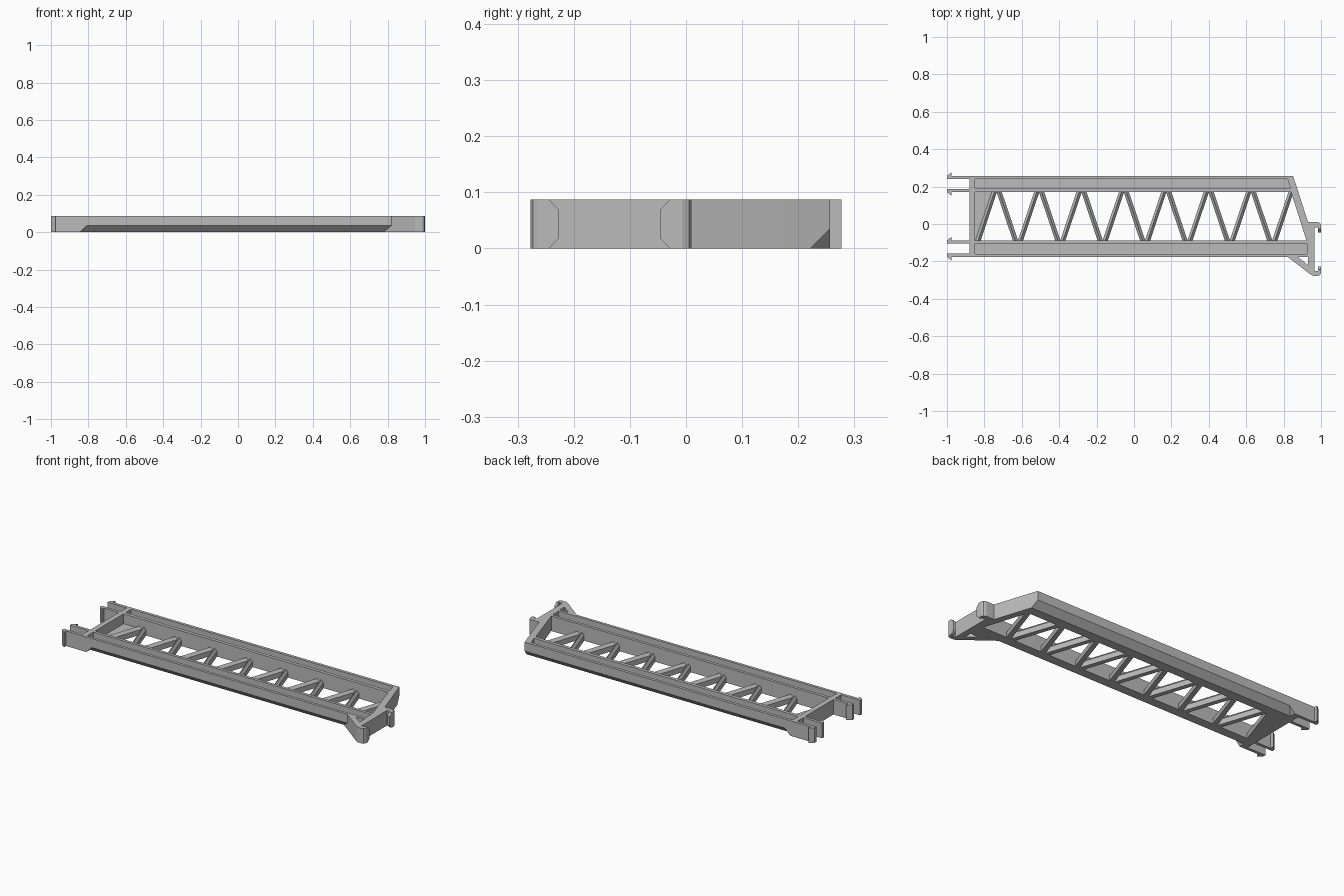
import bpy
import bmesh

cube = bpy.data.objects.get("Cube")
if cube:
    bpy.data.objects.remove(cube, do_unlink=True)

H = 0.087          # overall height
FLOOR = 0.03       # channel floor height

grey = bpy.data.materials.new("light_grey")
grey.use_nodes = True
grey.diffuse_color = (0.5, 0.5, 0.5, 1)
for node in grey.node_tree.nodes:
    if node.type == 'BSDF_PRINCIPLED':
        node.inputs["Base Color"].default_value = grey.diffuse_color


def loft(name, a, b):
    """Closed solid between two matching loops of points."""
    bm = bmesh.new()
    va = [bm.verts.new(p) for p in a]
    vb = [bm.verts.new(p) for p in b]
    bm.faces.new(va)
    bm.faces.new(vb)
    for i in range(len(a)):
        j = (i + 1) % len(a)
        bm.faces.new((va[i], va[j], vb[j], vb[i]))
    bmesh.ops.recalc_face_normals(bm, faces=bm.faces)
    mesh = bpy.data.meshes.new(name)
    bm.to_mesh(mesh)
    bm.free()
    mesh.materials.append(grey)
    obj = bpy.data.objects.new(name, mesh)
    bpy.context.collection.objects.link(obj)
    return obj


def prism(name, outline, z0=0.0, z1=H):
    return loft(name, [(x, y, z0) for x, y in outline],
                [(x, y, z1) for x, y in outline])


def cut(obj, cutter):
    """Subtract the cutter from the object and keep the result."""
    mod = obj.modifiers.new("cut", 'BOOLEAN')
    mod.operation = 'DIFFERENCE'
    mod.solver = 'EXACT'
    mod.object = cutter
    bpy.context.view_layer.objects.active = obj
    bpy.ops.object.modifier_apply(modifier=mod.name)


def edge_cutter(outer, s, x_end):
    """Wedge for the lower outer edge of a rail, with a sloped stop."""
    e = 0.01
    section = [(outer - s * (0.035 + e), -e), (outer + s * e, -e),
               (outer + s * e, 0.035 + e)]
    return loft("edge_cutter", [(-0.845 + z, y, z) for y, z in section],
                [(x_end, y, z) for y, z in section])


# Side rails: solid beams with a bevelled lower edge and a sunk channel
back_rail = prism("back_rail", [(-0.88, 0.17), (0.879, 0.17),
                                (0.85, 0.257), (-0.88, 0.257)])
front_rail = prism("front_rail", [(-0.88, -0.176), (0.93, -0.176),
                                  (0.93, -0.088), (-0.88, -0.088)])
back_channel = prism("back_channel_cutter", [(-0.85, 0.19), (0.837, 0.19),
                     (0.82, 0.24), (-0.85, 0.24)], FLOOR, 0.2)
front_channel = prism("front_channel_cutter", [(-0.85, -0.16), (0.925, -0.16),
                      (0.925, -0.105), (-0.85, -0.105)], FLOOR, 0.2)
back_edge = edge_cutter(0.257, 1, 1.0)
front_edge = edge_cutter(-0.176, -1, 0.85)

# Diagonal strut from the front rail to the clip plate
strut = prism("front_strut", [(0.774, -0.14), (0.947, -0.272),
                              (0.95, -0.235), (0.83, -0.14)])

cut(back_rail, back_edge)
cut(back_rail, back_channel)
cut(front_rail, front_edge)
cut(front_rail, front_channel)
cut(strut, front_channel)
for helper in (back_channel, front_channel, back_edge, front_edge):
    bpy.data.objects.remove(helper, do_unlink=True)

# End beams
prism("left_end_beam", [(-0.88, -0.088), (-0.85, -0.088),
                        (-0.85, 0.17), (-0.88, 0.17)])
prism("right_end_beam", [(0.84, 0.17), (0.879, 0.17), (0.93, 0.012),
                         (0.93, -0.088), (0.922, -0.088)])

# Lattice of ridged diagonal bars
LOW, HIGH, STEP, HALF = -0.092, 0.174, 0.1133, 0.014


def bar_section(x, y):
    return [(x - HALF, y, 0), (x + HALF, y, 0), (x + HALF, y, 0.03),
            (x, y, 0.045), (x - HALF, y, 0.03)]


for k in range(15):
    xa = -0.847 + k * STEP
    ya, yb = (LOW, HIGH) if k % 2 == 0 else (HIGH, LOW)
    loft(f"lattice_bar_{k + 1}", bar_section(xa + 0.012, ya),
         bar_section(xa + STEP - 0.012, yb))

# Corner web beside the first bar
prism("corner_web", [(-0.85, -0.088), (-0.835, -0.088),
                     (-0.747, 0.17), (-0.85, 0.17)], 0, FLOOR)

# Barbed prongs at the left end, mirrored about each rail
for name, centre, half in (("back", 0.2135, 0.0435), ("front", -0.132, 0.044)):
    for side, s in (("outer", 1), ("inner", -1)):
        o, i, b = (centre + s * (half + d) for d in (0, -0.017, 0.02))
        prism(f"{name}_{side}_prong", [(-0.88, i), (-0.88, o), (-0.975, o),
                                       (-0.975, b), (-1.0, o), (-1.0, i)])

# Clip plate at the right end, with two arms
prism("clip_plate", [
    (0.93, 0.01), (0.982, 0.01), (0.995, 0.005), (1.0, -0.006),
    (1.0, -0.028), (0.985, -0.028), (0.985, -0.018), (0.965, -0.018),
    (0.965, -0.252), (0.985, -0.252), (0.985, -0.244), (1.0, -0.244),
    (1.0, -0.262), (0.994, -0.273), (0.982, -0.277), (0.958, -0.277),
    (0.947, -0.272), (0.93, -0.259)])


# Tapered teeth on the clip arms
def tooth_loop(y, inset):
    return [(0.985, y, inset), (1.0, y, inset),
            (1.0, y, H - inset), (0.985, y, H - inset)]


for name, y, s in (("upper", -0.028, -1), ("lower", -0.244, 1)):
    loft(f"{name}_clip_tooth", tooth_loop(y, 0), tooth_loop(y + s * 0.017, 0.017))
